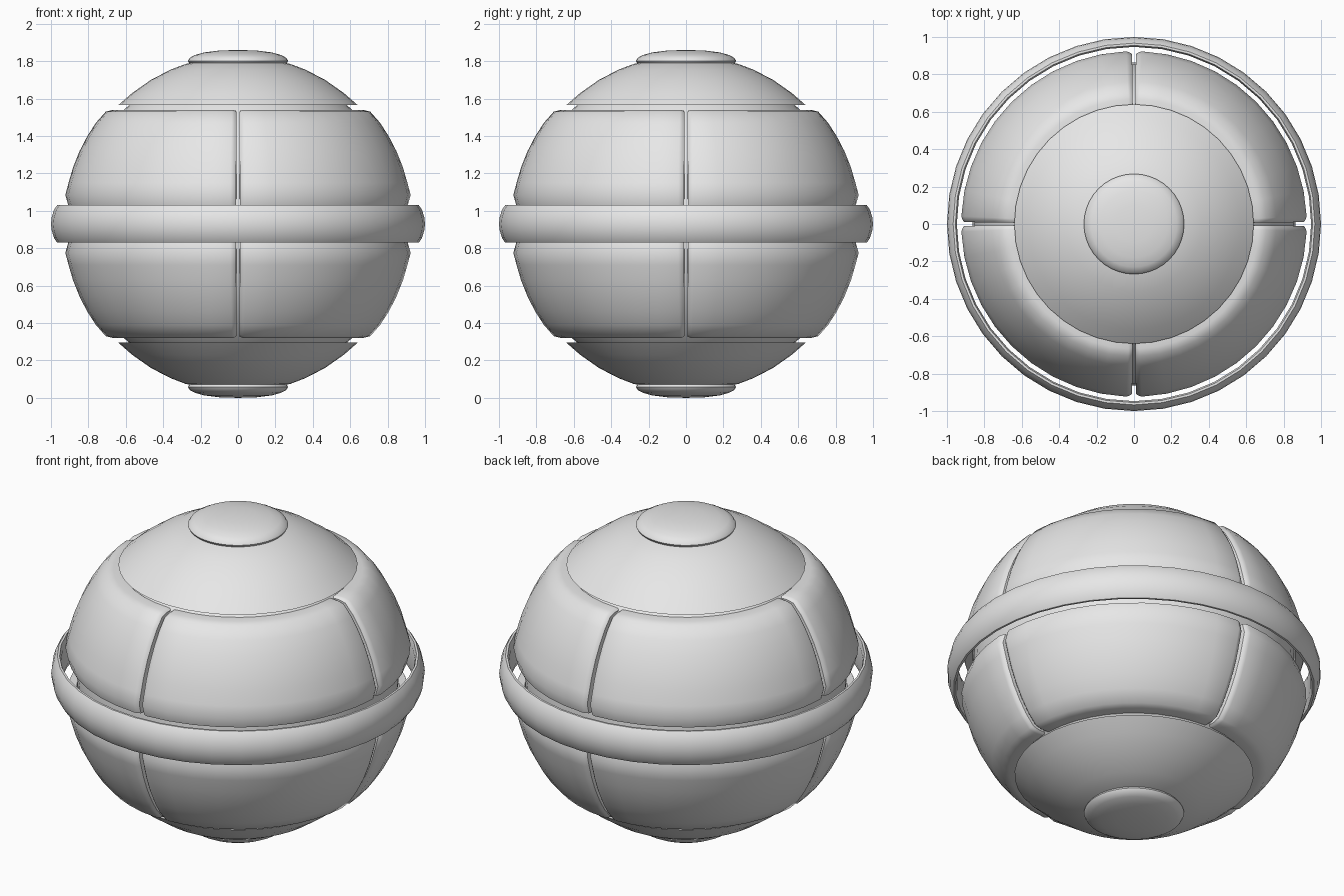
import bpy
import bmesh
from math import pi, cos, sin, sqrt, radians

CENTRE = 0.93   # height of the ball's middle
SEGMENTS = 40

if "Cube" in bpy.data.objects:
    bpy.data.objects.remove(bpy.data.objects["Cube"], do_unlink=True)

grey = bpy.data.materials.new("light grey")
grey.use_nodes = True
grey.diffuse_color = (0.8, 0.8, 0.8, 1)
grey.node_tree.nodes["Principled BSDF"].inputs["Base Color"].default_value = grey.diffuse_color


def arc(radius, heights):
    """Points (r, z) on a circle at the given heights."""
    return [(sqrt(radius ** 2 - h ** 2), h) for h in heights]


def finish(name, bm, angle):
    bmesh.ops.remove_doubles(bm, verts=bm.verts, dist=0.0001)
    bmesh.ops.recalc_face_normals(bm, faces=bm.faces)
    mesh = bpy.data.meshes.new(name)
    bm.to_mesh(mesh)
    bm.free()
    mesh.materials.append(grey)
    obj = bpy.data.objects.new(name, mesh)
    bpy.context.collection.objects.link(obj)
    bpy.ops.object.select_all(action='DESELECT')
    bpy.context.view_layer.objects.active = obj
    obj.select_set(True)
    obj.location.z = CENTRE
    bpy.ops.object.shade_smooth_by_angle(angle=radians(angle))
    return obj


def sweep(name, profile, columns=None, flip=1, angle=40):
    """Turn a closed profile about z; columns are (azimuth, scale) pairs."""
    full = columns is None
    if full:
        columns = [(2 * pi * i / SEGMENTS, 1) for i in range(SEGMENTS)]
    bm = bmesh.new()
    rows = [[bm.verts.new((r * k * cos(a), r * k * sin(a), z * k * flip))
             for r, z in profile] for a, k in columns]
    n = len(profile)
    pairs = list(zip(rows, rows[1:]))
    if full:
        pairs.append((rows[-1], rows[0]))
    for p, q in pairs:
        for i in range(n):
            j = (i + 1) % n
            if profile[i][0] == 0 and profile[j][0] == 0:
                continue
            bm.faces.new((p[i], p[j], q[j], q[i]))
    if not full:
        bm.faces.new(rows[0])
        bm.faces.new(rows[-1])
    return finish(name, bm, angle)


# Inner core seen through the gaps
bm = bmesh.new()
bmesh.ops.create_uvsphere(bm, u_segments=SEGMENTS, v_segments=24, radius=0.863)
finish("inner_core", bm, 40)

# Equator ring with a tall rounded section
half = [(0.947, 0.07), (0.955, 0.1), (0.967, 0.1), (0.984, 0.075), (0.996, 0.035)]
ring = half + [(1.0, 0)] + [(r, -z) for r, z in reversed(half)]
sweep("equator_ring", ring, angle=50)

# Shell panel section: chamfered rims outside, plain inside
panel = ([(0.668, 0.61), (0.708, 0.6)]
         + arc(0.933, [0.54, 0.47, 0.39, 0.3, 0.22])
         + [(0.924, 0.155), (0.907, 0.095), (0.865, 0.095)]
         + arc(0.868, [0.2, 0.35, 0.5, 0.61]))

# Polar cap shell and the rounded button on it
cap = ([(0.2, 0.84), (0.2, 0.872)] + arc(0.9, [0.855, 0.825, 0.77, 0.7])
       + [(0.64, 0.635), (0.6, 0.635)] + arc(0.868, [0.7, 0.77]))
button = [(0, 0.93), (0.1, 0.927), (0.18, 0.917), (0.23, 0.903),
          (0.258, 0.888), (0.268, 0.872), (0.26, 0.858), (0.24, 0.85), (0, 0.85)]

# Quarter panel azimuths, with the side edges rounded inward
gap, bevel, steps = 0.011, 0.045, 10
inner = [bevel + (pi / 2 - 2 * bevel) * i / steps for i in range(steps + 1)]
columns = ([(gap, 0.982), (0.025, 0.993)] + [(a, 1) for a in inner]
           + [(pi / 2 - 0.025, 0.993), (pi / 2 - gap, 0.982)])

for flip, side in ((1, "upper"), (-1, "lower")):
    sweep(side + "_cap", cap, flip=flip)
    sweep(side + "_button", button, flip=flip, angle=50)
    for q, place in enumerate(("back_left", "back_right", "front_right", "front_left")):
        turned = [(a + q * pi / 2, k) for a, k in columns]
        sweep(side + "_panel_" + place, panel, turned, flip)
